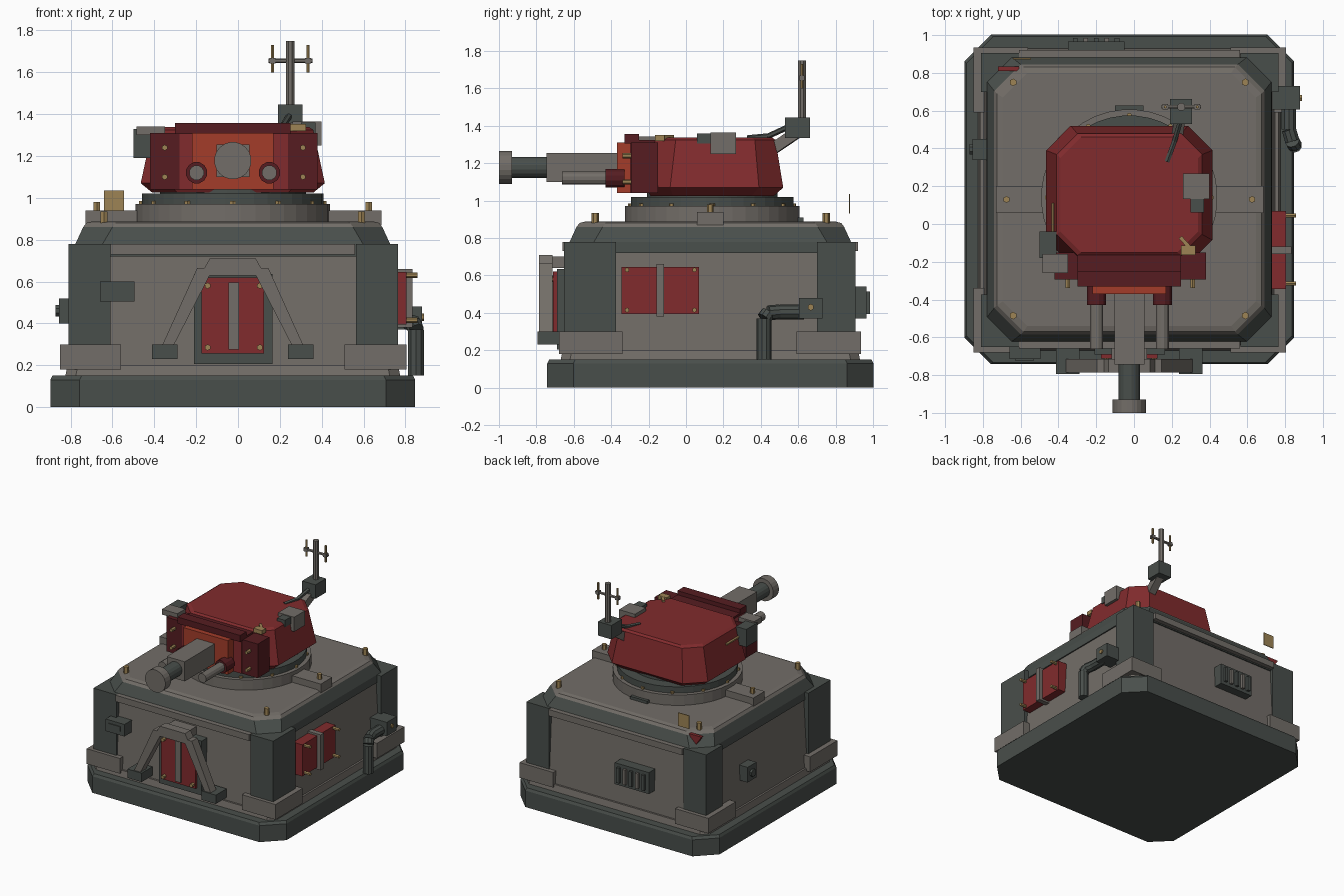
import bpy, math
from mathutils import Vector

if "Cube" in bpy.data.objects:
    bpy.data.objects.remove(bpy.data.objects["Cube"], do_unlink=True)


def material(name, rgb):
    m = bpy.data.materials.new(name)
    m.use_nodes = True
    m.diffuse_color = (*rgb, 1)
    bsdf = m.node_tree.nodes["Principled BSDF"]
    bsdf.inputs["Base Color"].default_value = (*rgb, 1)
    bsdf.inputs["Roughness"].default_value = 0.8
    return m


STONE = material("warm grey", (0.17, 0.155, 0.138))
DARK = material("dark green grey", (0.066, 0.077, 0.07))
RED = material("red", (0.22, 0.024, 0.026))
MAROON = material("dark red", (0.092, 0.012, 0.015))
ORANGE = material("orange red", (0.37, 0.046, 0.023))
BRASS = material("brass", (0.34, 0.23, 0.09))


def make(name, verts, faces, mat):
    me = bpy.data.meshes.new(name)
    me.from_pydata(verts, [], faces)
    me.materials.append(mat)
    ob = bpy.data.objects.new(name, me)
    bpy.context.collection.objects.link(ob)
    return ob


def loft(name, rings, mat):
    """Skin closed rings of equal length and cap both ends."""
    n = len(rings[0])
    faces = [tuple(reversed(range(n))), tuple(range((len(rings) - 1) * n, len(rings) * n))]
    for r in range(len(rings) - 1):
        for i in range(n):
            j = (i + 1) % n
            faces.append((r * n + i, r * n + j, (r + 1) * n + j, (r + 1) * n + i))
    return make(name, [v for ring in rings for v in ring], faces, mat)


def octagon(x0, x1, y0, y1, c, z):
    return [(x0 + c, y0, z), (x1 - c, y0, z), (x1, y0 + c, z), (x1, y1 - c, z),
            (x1 - c, y1, z), (x0 + c, y1, z), (x0, y1 - c, z), (x0, y0 + c, z)]


def box(name, x, y, z, mat):
    ring = lambda h: [(x[0], y[0], h), (x[1], y[0], h), (x[1], y[1], h), (x[0], y[1], h)]
    return loft(name, [ring(z[0]), ring(z[1])], mat)


def rod(name, a, b, r, mat, sides=8, r2=None):
    """Straight cylinder or cone from a to b."""
    a, b = Vector(a), Vector(b)
    q = (b - a).to_track_quat("Z", "Y")
    rings = []
    for p, rad in ((a, r), (b, r if r2 is None else r2)):
        rings.append([p + q @ Vector((rad * math.cos(t), rad * math.sin(t), 0))
                      for t in (2 * math.pi * (i + 0.5) / sides for i in range(sides))])
    return loft(name, rings, mat)


def beam(name, a, b, width, mat):
    return rod(name, a, b, width / math.sqrt(2), mat, 4)


CX, CY = -0.025, 0.13


def square(half, c, z):
    return octagon(CX - half, CX + half, CY - half, CY + half, c, z)


# Foundation, sloped walls and roof
loft("base_slab", [square(.872, .14, 0), square(.872, .14, .13), square(.862, .14, .15)], DARK)
loft("wall_ledge", [square(.80, .05, .15), square(.79, .05, .2)], STONE)
loft("walls", [square(.775, .05, .2), square(.745, .05, .73)], STONE)
loft("roof_band", [square(.755, .12, .72), square(.752, .13, .78), square(.715, .14, .86)], DARK)
loft("roof_plate", [square(.715, .14, .86), square(.70, .14, .88), square(.67, .13, .888)], STONE)
for label, y in (("front", (-.66, -.61)), ("rear", (.87, .92))):
    box(label + "_roof_strip", (-.61, .56), y, (.73, .78), STONE)

# Corner posts and footings
for side, px, fx in (("right", (-.81, -.61), (-.85, -.56)), ("left", (.565, .765), (.51, .805))):
    for end, py, fy in (("front", (-.652, -.374), (-.68, -.34)), ("rear", (.70, .905), (.59, .935))):
        box(f"{end}_{side}_post", px, py, (.2, .78), DARK)
        box(f"{end}_{side}_footing", fx, fy, (.18, .3), STONE)

# Front door with frame, rib and bolts
box("door_frame", (-.21, .165), (-.69, -.62), (.205, .635), DARK)
box("front_door", (-.175, .125), (-.712, -.68), (.255, .62), RED)
box("front_door_rib", (-.045, .005), (-.725, -.70), (.275, .595), STONE)
for x in (-.145, .105):
    for z in (.285, .58):
        rod("front_door_bolt", (x, -.70, z), (x, -.74, z), .015, BRASS, 6)

# Arched brace around the door
outline = [(-.36, .3), (-.305, .3), (-.135, .63), (.085, .63), (.255, .3), (.31, .3),
           (.145, .665), (.11, .665), (.085, .71), (-.135, .71), (-.16, .665), (-.195, .665)]
loft("door_brace", [[(x, y, z) for x, z in outline] for y in (-.785, -.715)], STONE)
for x in (-.35, .30):
    box("brace_foot", (x - .062, x + .062), (-.795, -.66), (.23, .3), DARK)
box("brace_mount", (-.12, .07), (-.72, -.62), (.64, .70), STONE)

# Small box on the front wall
box("wall_box", (-.66, -.495), (-.715, -.62), (.505, .60), DARK)
box("wall_box_slot", (-.63, -.53), (-.722, -.71), (.535, .575), DARK)

# Side hatch
box("side_hatch", (.70, .805), (-.345, .07), (.395, .645), RED)
box("side_hatch_rib", (.70, .835), (-.158, -.118), (.38, .66), STONE)
for y in (-.315, .045):
    for z in (.415, .63):
        rod("side_hatch_bolt", (.79, y, z), (.857, y, z), .013, BRASS, 6)

# Drain pipe with valve box
path = [(.82, .63, .405), (.82, .50, .405), (.838, .44, .40), (.85, .418, .37), (.85, .418, .15)]
for a, b in zip(path, path[1:]):
    rod("drain_pipe", a, b, .04, DARK, 10)
box("valve_box", (.70, .88), (.605, .73), (.37, .48), DARK)
rod("valve_knob", (.87, .667, .43), (.89, .667, .43), .018, BRASS, 6)

# Rear vent and small fittings
box("rear_vent", (-.35, -.05), (.85, .965), (.37, .54), DARK)
for i in range(5):
    x = -.31 + i * .055
    box("vent_slat", (x - .012, x + .012), (.96, .985), (.395, .515), STONE if i % 2 else DARK)
box("side_junction", (-.855, -.74), (.34, .45), (.40, .52), DARK)
rod("junction_knob", (-.85, .395, .46), (-.872, .395, .46), .03, DARK, 8)
box("loose_plate", (-.64, -.545), (.872, .878), (.93, 1.035), BRASS)
loft("corner_wedge", [[(-.72, y, .87), (-.66, y, .78), (-.61, y, .87)] for y in (.81, .835)], RED)

# Roof studs and side blocks
for x in (-.64, .59):
    for y in (-.485, .75):
        rod("roof_stud", (x, y, .87), (x, y, .935), .02, BRASS, 6)
for x, stud in (((-.73, -.42), -.675), ((.37, .685), .625)):
    box("ring_block", x, (.058, .20), (.87, .94), STONE)
    rod("block_stud", (stud, CY, .93), (stud, CY, .98), .018, BRASS, 6)
box("rear_ring_block", (-.10, .05), (.56, .628), (.87, .91), DARK)

# Turret ring
rod("lower_ring", (CX, .14, .88), (CX, .14, .97), .467, STONE, 40)
rod("upper_ring", (CX, .14, .97), (CX, .14, 1.02), .435, DARK, 40)
rod("turret_neck", (CX, .14, 1.02), (CX, .14, 1.05), .35, DARK, 40)
for i in range(12):
    t = i * math.pi / 6
    x, y = CX + .435 * math.sin(t), .14 + .435 * math.cos(t)
    rod("ring_stud", (x, y, .96), (x, y, .985), .014, BRASS, 6)

# Turret shell
loft("turret_shell", [octagon(-.41, .36, -.19, .47, .12, 1.025),
                      octagon(-.465, .415, -.215, .52, .13, 1.07),
                      octagon(-.41, .36, -.165, .478, .11, 1.325),
                      octagon(-.39, .34, -.15, .46, .11, 1.338)], RED)
box("front_housing", (-.28, .24), (-.30, -.10), (1.04, 1.31), RED)
box("front_hood", (-.30, .25), (-.33, -.25), (1.305, 1.357), MAROON)
box("hood_base", (-.30, .25), (-.26, -.14), (1.28, 1.325), MAROON)
box("gun_plate", (-.22, .17), (-.37, -.29), (1.04, 1.31), ORANGE)
for x in (-.35, .31):
    box("cheek_plate", (x - .07, x + .07), (-.295, -.15), (1.04, 1.31), MAROON)
    for z in (1.10, 1.24):
        rod("cheek_stud", (x, -.28, z), (x, -.34, z), .014, BRASS, 6)

# Main gun and side guns
box("gun_sleeve", (-.102, .055), (-.745, -.36), (1.10, 1.255), STONE)
rod("gun_barrel", (CX, -.74, 1.178), (CX, -.94, 1.178), .057, DARK, 16)
rod("gun_muzzle", (CX, -.93, 1.178), (CX, -1, 1.178), .089, STONE, 20)
for x in (-.198, .15):
    rod("side_gun_collar", (x, -.33, 1.12), (x, -.43, 1.12), .052, MAROON, 12)
    rod("side_gun_barrel", (x, -.42, 1.12), (x, -.663, 1.12), .036, STONE, 12)

# Sights on the turret sides
box("right_sight_body", (-.50, -.41), (-.18, -.04), (1.19, 1.33), DARK)
box("right_sight_head", (-.485, -.35), (-.26, -.16), (1.30, 1.342), STONE)
rod("right_sight_rod", (-.428, -.06, 1.25), (-.428, .11, 1.25), .011, BRASS, 6)
box("left_sight_body", (.26, .40), (.132, .268), (1.25, 1.365), STONE)
box("left_sight_lens", (.30, .37), (.06, .14), (1.305, 1.36), DARK)
box("roof_marker", (.25, .325), (-.165, -.115), (1.32, 1.352), BRASS)
beam("roof_marker_arm", (.245, -.07, 1.34), (.30, -.13, 1.34), .02, BRASS)

# Antenna mount and mast
beam("mast_strut", (.225, .44, 1.26), (.25, .61, 1.375), .06, STONE)
rod("mast_cable", (.175, .33, 1.335), (.215, .44, 1.345), .015, DARK, 6)
rod("mast_cable", (.215, .44, 1.345), (.25, .56, 1.40), .015, DARK, 6)
box("mast_box", (.19, .308), (.53, .662), (1.335, 1.445), DARK)
rod("mast", (.25, .62, 1.43), (.25, .62, 1.75), .022, STONE, 8)
rod("mast_crossbar", (.145, .62, 1.655), (.355, .62, 1.655), .011, STONE, 6)
for x in (.165, .335):
    rod("antenna_rod", (x, .62, 1.60), (x, .62, 1.73), .008, BRASS, 6)
    box("antenna_clamp", (x - .014, x + .014), (.606, .634), (1.641, 1.669), STONE)

# Make every face point outward
import bmesh
for ob in bpy.context.collection.objects:
    if ob.type == "MESH":
        bm = bmesh.new()
        bm.from_mesh(ob.data)
        bmesh.ops.recalc_face_normals(bm, faces=bm.faces)
        bm.to_mesh(ob.data)
        bm.free()
